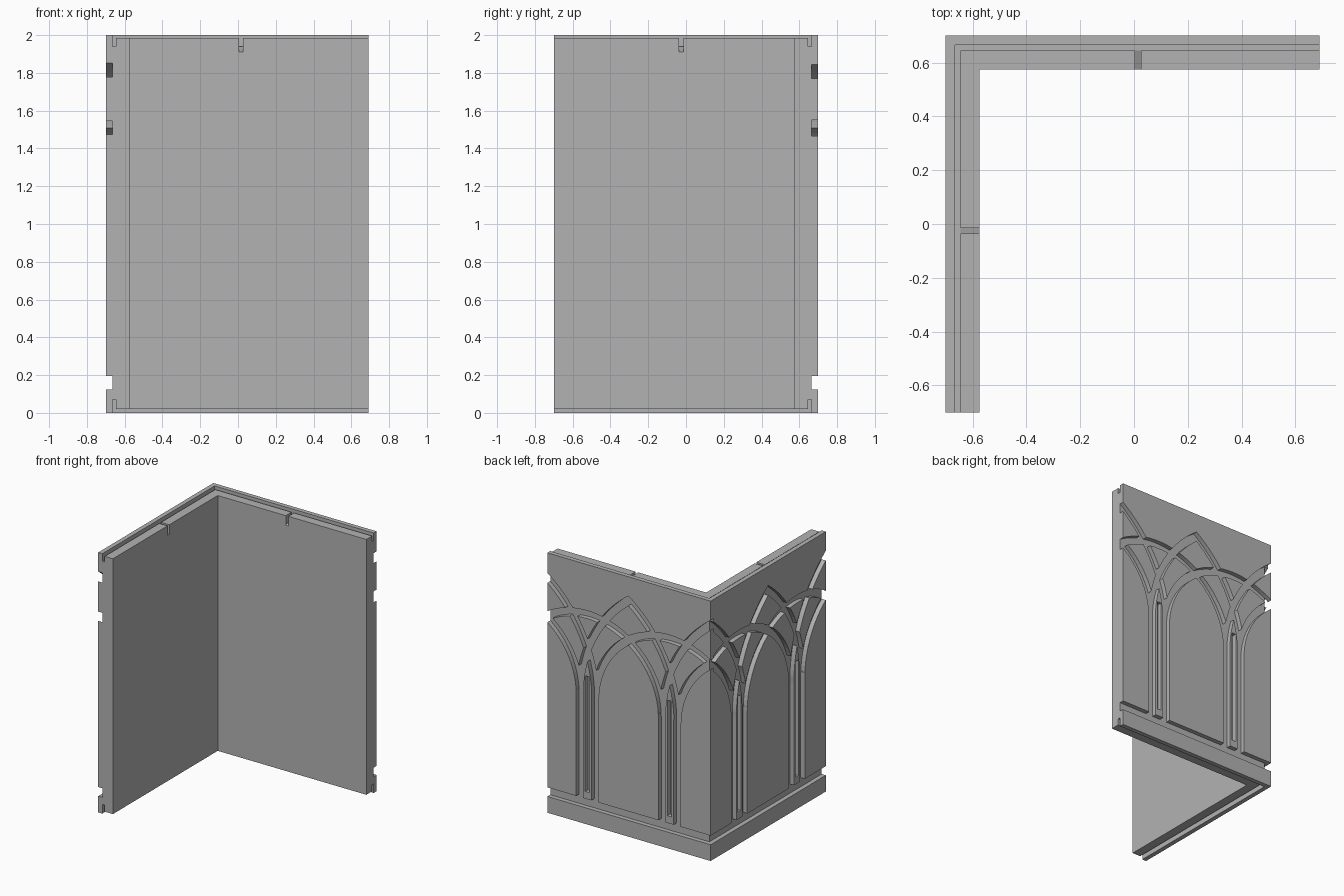
import bpy, bmesh
from math import sin, cos, pi, acos

cube = bpy.data.objects.get("Cube")
if cube:
    bpy.data.objects.remove(cube)

stone = bpy.data.materials.new("grey_stone")
stone.use_nodes = True
GREY = (0.45, 0.45, 0.45, 1)
stone.diffuse_color = GREY
stone.node_tree.nodes["Principled BSDF"].inputs["Base Color"].default_value = GREY

FACE, BED, INNER = 0.70, 0.665, 0.575   # outer face, relief bed, inner face
END = 0.69                              # free end of the back wall
BAY = 0.70                              # spacing of the arches
SPRING = 1.0 - 0.02                     # height where arches begin
STEPS = 24


def sweep(name, rings):
    """Solid through a list of equal rings of points, capped at both ends."""
    bm = bmesh.new()
    loops = [[bm.verts.new(p) for p in ring] for ring in rings]
    n = len(loops[0])
    for a, b in zip(loops, loops[1:]):
        for i in range(n):
            j = (i + 1) % n
            bm.faces.new((a[i], a[j], b[j], b[i]))
    bm.faces.new(loops[0])
    bm.faces.new(loops[-1])
    bmesh.ops.recalc_face_normals(bm, faces=bm.faces)
    mesh = bpy.data.meshes.new(name)
    bm.to_mesh(mesh)
    bm.free()
    mesh.materials.append(stone)
    obj = bpy.data.objects.new(name, mesh)
    bpy.context.collection.objects.link(obj)
    return obj


def box(name, x0, x1, y0, y1, z0, z1):
    return sweep(name, [[(x, y0, z0), (x, y1, z0), (x, y1, z1), (x, y0, z1)]
                        for x in (x0, x1)])


def band(pairs):
    """Cutter strip between paired inner and outer (x, z) points."""
    return sweep("cutter", [[(i[0], 0.6, i[1]), (o[0], 0.6, o[1]),
                             (o[0], 0.8, o[1]), (i[0], 0.8, i[1])] for i, o in pairs])


def carve(obj, cutters):
    """Subtract the cutters, then remove them."""
    for c in cutters:
        c.hide_render = True
        m = obj.modifiers.new("carve", 'BOOLEAN')
        m.operation, m.solver, m.object = 'DIFFERENCE', 'EXACT', c
    graph = bpy.context.evaluated_depsgraph_get()
    mesh = bpy.data.meshes.new_from_object(obj.evaluated_get(graph))
    obj.modifiers.clear()
    obj.data = mesh
    for c in cutters:
        bpy.data.objects.remove(c)


def round_arch(cx, inner=0.605, outer=0.665, foot=0.16):
    """Round arch channel with straight legs."""
    pairs = [((cx + inner, foot), (cx + outer, foot))]
    for k in range(2 * STEPS + 1):
        a = pi * k / (2 * STEPS)
        pairs.append(tuple((cx + r * cos(a), SPRING + r * sin(a)) for r in (inner, outer)))
    pairs.append(((cx - inner, foot), (cx - outer, foot)))
    return band(pairs)


def pointed_arch(cx, shift=0.626, inner=1.014, outer=1.074):
    """Pointed arch channel that crosses its neighbours."""
    half = []
    for k in range(STEPS + 1):
        pair = []
        for r in (inner, outer):
            a = 0.03 + (acos(shift / r) - 0.03) * k / STEPS
            pair.append((r * cos(a) - shift, SPRING + r * sin(a)))
        half.append(pair)
    other = [[(-x, z) for x, z in p] for p in reversed(half[:-1])]
    return band([[(cx + x, z) for x, z in p] for p in half + other])


def relief(name, x1):
    """Outer skin with the interlaced arch channels cut out."""
    plate = box(name, -FACE, x1, BED, FACE, 0, 2)
    cuts = [box("cutter", -1, 1, 0.6, 0.8, 0.125, 0.195)]
    cuts += [round_arch(s * BAY / 2) for s in (-3, -1, 1, 3)]
    cuts += [pointed_arch(s * BAY) for s in (-1, 0, 1)]
    # narrow slot in each mullion
    cuts += [box("cutter", x - 0.018, x + 0.018, 0.6, 0.8, 0.25, 1.14)
             for x in (-BAY / 2, BAY / 2)]
    carve(plate, cuts)
    return plate


def clip_slot(x):
    """Cutter for the clip slot, with a sloping floor."""
    return sweep("cutter", [[(s, 0.55, 1.90), (s, 0.65, 1.942), (s, 0.65, 2.1), (s, 0.55, 2.1)]
                            for s in (x - 0.011, x + 0.011)])


# Outer skins of the two walls
relief("back_wall_relief", END)
side = relief("side_wall_relief", BED)
side.rotation_euler.z = pi / 2

# L-shaped core, with a stepped rim at top and bottom
LIP = 0.645
section = [(BED, 0.07), (BED, 1.94), (LIP, 1.94), (LIP, 1.985),
           (INNER, 1.985), (INNER, 0.02), (LIP, 0.02), (LIP, 0.07)]
core = sweep("wall_core", [[(END, o, z) for o, z in section],
                           [(-o, o, z) for o, z in section],
                           [(-o, -FACE, z) for o, z in section]])
back_slot, side_slot = clip_slot(0.015), clip_slot(-0.025)
side_slot.rotation_euler.z = pi / 2
carve(core, [back_slot, side_slot])
